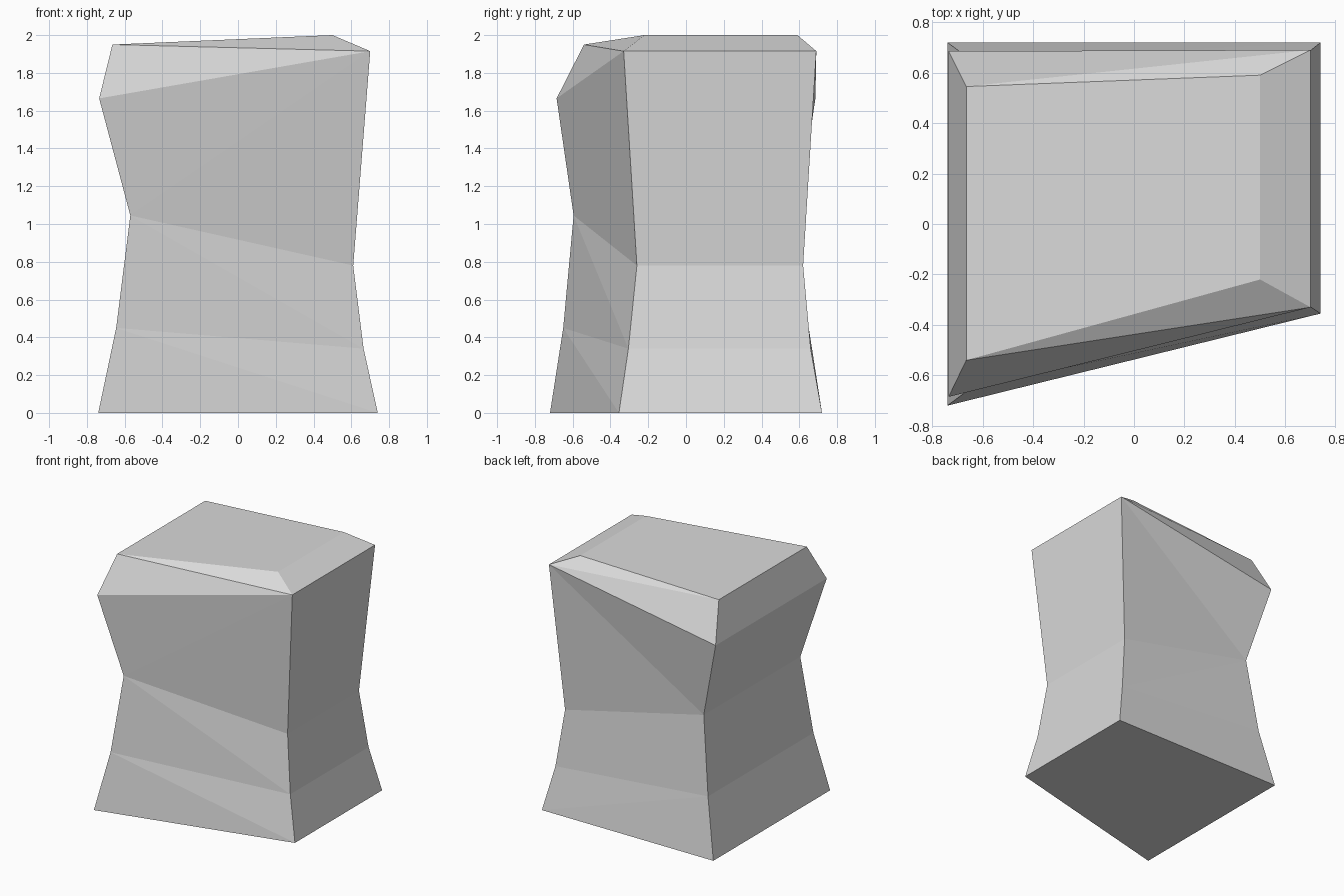
import bpy
import bmesh

cube = bpy.data.objects.get("Cube")
if cube:
    bpy.data.objects.remove(cube, do_unlink=True)

# One flat grey for the whole stone
grey = bpy.data.materials.new("stone_grey")
grey.use_nodes = True
colour = (0.7, 0.7, 0.7, 1)
grey.diffuse_color = colour
grey.node_tree.nodes["Principled BSDF"].inputs["Base Color"].default_value = colour

# Rings from base to top; each side is (x, z, front y, back y)
RINGS = [
    ((-0.74, 0.0, -0.72, 0.72), (0.74, 0.0, -0.355, 0.72)),
    ((-0.645, 0.45, -0.65, 0.65), (0.665, 0.34, -0.305, 0.66)),
    ((-0.57, 1.045, -0.595, 0.595), (0.61, 0.78, -0.26, 0.62)),
    ((-0.735, 1.665, -0.685, 0.685), (0.70, 1.915, -0.33, 0.69)),
    ((-0.665, 1.95, -0.54, 0.545), (0.50, 2.0, -0.22, 0.59)),
]

bm = bmesh.new()
rings = []
for (ax, az, af, ab), (bx, bz, bf, bb) in RINGS:
    corners = [(ax, af, az), (bx, bf, bz), (bx, bb, bz), (ax, ab, az)]
    rings.append([bm.verts.new(c) for c in corners])

# Base and top caps
bm.faces.new(reversed(rings[0]))
bm.faces.new(rings[-1])

# Walls: flat quads on the sides, creased triangles on the front and back
for level, (low, high) in enumerate(zip(rings, rings[1:])):
    for i in range(4):
        j = (i + 1) % 4
        a, b, c, d = low[i], low[j], high[j], high[i]
        if i % 2:
            bm.faces.new((a, b, c, d))
            continue
        # The crease runs the other way around the waist band
        rising_to_second = (i == 2) != (level == 2)
        if rising_to_second:
            bm.faces.new((a, b, c))
            bm.faces.new((a, c, d))
        else:
            bm.faces.new((a, b, d))
            bm.faces.new((b, c, d))

bmesh.ops.recalc_face_normals(bm, faces=bm.faces)
mesh = bpy.data.meshes.new("stone_block")
bm.to_mesh(mesh)
bm.free()
mesh.materials.append(grey)
block = bpy.data.objects.new("stone_block", mesh)
bpy.context.collection.objects.link(block)
